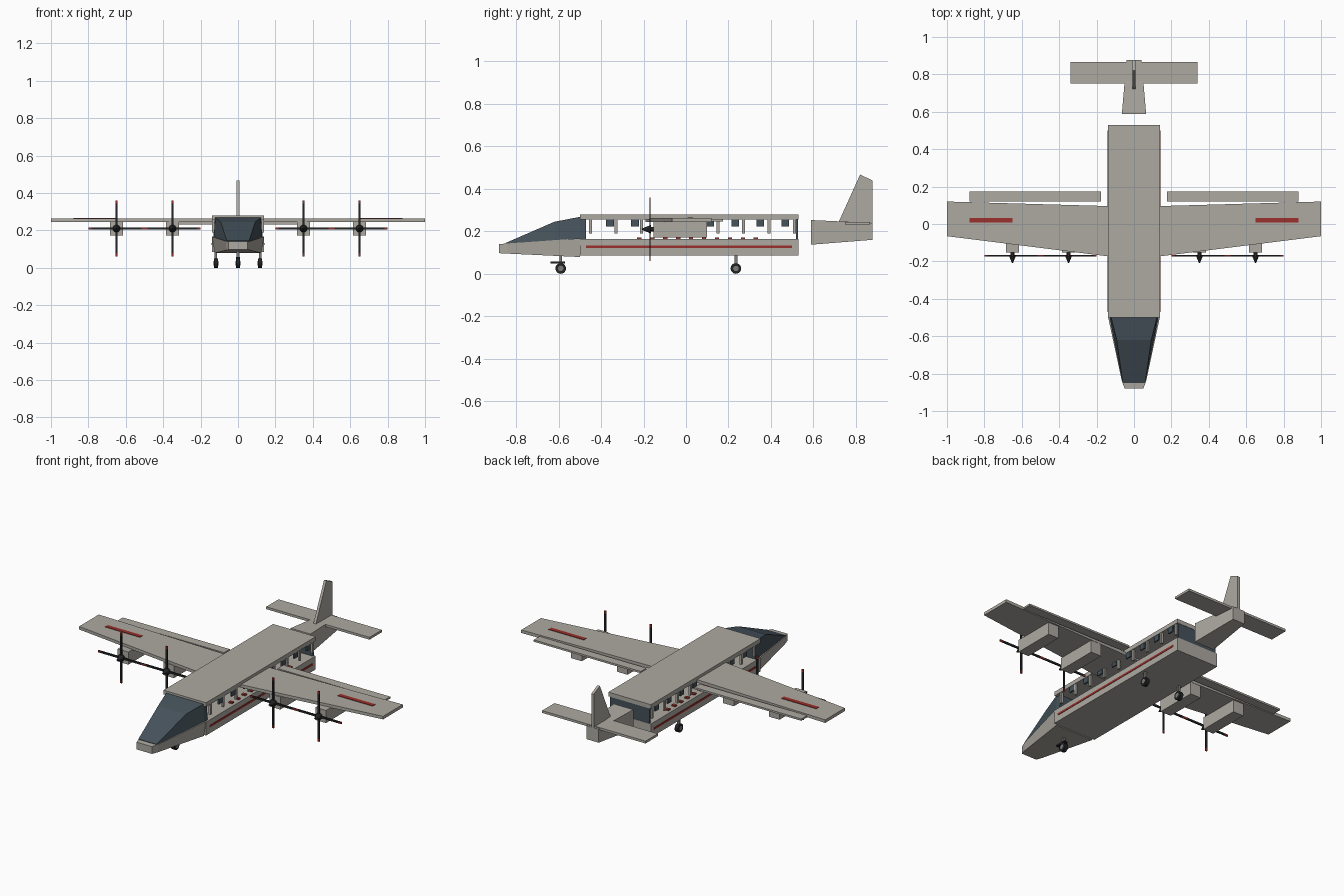
import bpy, bmesh, math
from mathutils import Matrix

if "Cube" in bpy.data.objects:
    bpy.data.objects.remove(bpy.data.objects["Cube"])


def material(name, rgb):
    m = bpy.data.materials.new(name)
    m.diffuse_color = (*rgb, 1)
    m.use_nodes = True
    m.node_tree.nodes["Principled BSDF"].inputs["Base Color"].default_value = m.diffuse_color
    return m


GREY = material("hull_grey", (0.42, 0.40, 0.36))
GLASS = material("dark_glass", (0.06, 0.085, 0.105))
RED = material("red_trim", (0.33, 0.03, 0.025))
BLACK = material("black", (0.015, 0.017, 0.018))
METAL = material("metal", (0.2, 0.2, 0.19))


def finish(name, bm, mat):
    bmesh.ops.recalc_face_normals(bm, faces=bm.faces)
    me = bpy.data.meshes.new(name)
    bm.to_mesh(me)
    bm.free()
    me.materials.append(mat)
    ob = bpy.data.objects.new(name, me)
    bpy.context.collection.objects.link(ob)
    return ob


def loft(name, rings, mat):
    """Skin a list of equal-length point rings and cap both ends."""
    bm = bmesh.new()
    vs = [[bm.verts.new(p) for p in r] for r in rings]
    n = len(rings[0])
    for a, b in zip(vs, vs[1:]):
        for i in range(n):
            j = (i + 1) % n
            bm.faces.new((a[i], a[j], b[j], b[i]))
    bm.faces.new(vs[0])
    bm.faces.new(vs[-1])
    return finish(name, bm, mat)


def box(name, x, y, z, mat):
    """Box from (low, high) pairs."""
    (x0, x1), (y0, y1), (z0, z1) = x, y, z
    ring = lambda h: [(x0, y0, h), (x1, y0, h), (x1, y1, h), (x0, y1, h)]
    return loft(name, [ring(z0), ring(z1)], mat)


def section(y, wb, zb, wt, zt):
    """Trapezoid cross-section at y: bottom and top half widths and heights."""
    return [(-wb, y, zb), (wb, y, zb), (wt, y, zt), (-wt, y, zt)]


def cone(name, loc, r1, r2, depth, axis, mat, n=16):
    bm = bmesh.new()
    rot = Matrix.Rotation(math.pi / 2, 4, axis)
    bmesh.ops.create_cone(bm, cap_ends=True, segments=n, radius1=r1, radius2=r2,
                          depth=depth, matrix=Matrix.Translation(loc) @ rot)
    return finish(name, bm, mat)


def around(c, h):
    return (c - h, c + h)


# Fuselage
box("lower_hull", (-.14, .14), (-.50, .53), (.085, .165), GREY)
box("roof", (-.14, .14), (-.50, .53), (.255, .28), GREY)
box("rear_panel", (-.13, .13), (.518, .528), (.09, .255), GLASS)
loft("nose", [section(-.88, .05, .097, .05, .14),
              section(-.84, .062, .095, .065, .143),
              section(-.50, .125, .079, .138, .167)], GREY)
loft("canopy", [section(-.85, .06, .138, .06, .145),
                section(-.62, .107, .155, .092, .245),
                section(-.50, .13, .165, .122, .268),
                section(-.47, .13, .165, .122, .268)], GLASS)

# Cabin sides: pillars, windows, seats, stripe
for s, side in ((-1, "left"), (1, "right")):
    for i in range(9):
        box(f"pillar_{side}_{i}", around(s * .132, .006), around(-.45 + .12 * i, .007), (.19, .256), GREY)
    for i in range(8):
        box(f"window_{side}_{i}", around(s * .134, .004), around(-.358 + .118 * i, .018), (.222, .256), GLASS)
    for i in range(10):
        box(f"seat_{side}_{i}", around(s * .11, .012), around(-.22 + .061 * i, .01), (.16, .172), RED)
    box(f"side_stripe_{side}", around(s * .1405, .002), (-.47, .50), (.121, .133), RED)

# Wings, flaps, wing stripes
for s, side in ((-1, "left"), (1, "right")):
    wing = [(0, -.19), (s, -.065), (s, .12), (0, .092)]
    loft(f"wing_{side}", [[(x, y, z) for x, y in wing] for z in (.245, .263)], GREY)
    box(f"flap_{side}", around(s * .528, .352), (.12, .174), (.246, .257), GREY)
    box(f"wing_stripe_{side}", around(s * .765, .115), (.008, .033), (.262, .266), RED)

    # Engines and propellers
    for k, px in enumerate((.35, .65)):
        x, tag = s * px, f"{side}_{k}"
        box(f"nacelle_{tag}", around(x, .035), (-.152, .10), (.172, .247), GREY)
        cone(f"shaft_{tag}", (x, -.16, .21), .01, .01, .03, 'X', BLACK)
        cone(f"spinner_{tag}", (x, -.187, .21), .02, .003, .042, 'X', BLACK)
        for b in range(4):
            spin = (Matrix.Translation((x, -.17, .21)) @ Matrix.Rotation(b * math.pi / 2, 4, 'Y'))
            blade = box(f"blade_{tag}_{b}", (-.006, .006), (-.003, .003), (0, .133), BLACK)
            tip = box(f"blade_tip_{tag}_{b}", (-.006, .006), (-.003, .003), (.133, .15), RED)
            blade.data.transform(spin)
            tip.data.transform(spin)

# Tail
loft("tail_boom", [section(.588, .065, .137, .065, .253),
                   section(.878, .04, .16, .04, .24)], GREY)
box("tailplane", (-.34, .34), (.75, .866), (.231, .245), GREY)
fin = [(.715, .235), (.878, .235), (.878, .44), (.82, .467)]
loft("fin", [[(x, y, z) for y, z in fin] for x in (-.008, .008)], GREY)

# Landing gear
for name, x, y in (("nose", 0, -.59), ("main_left", -.118, .235), ("main_right", .118, .235)):
    cone(f"{name}_wheel", (x, y, .025), .025, .025, .022, 'Y', BLACK, 20)
    cone(f"{name}_hub", (x, y, .025), .013, .013, .026, 'Y', METAL, 12)
    box(f"{name}_strut", around(x, .007), around(y, .007), (.045, .09), METAL)
box("nose_tow_bar", (-.012, .012), (-.638, -.57), (.048, .058), BLACK)
